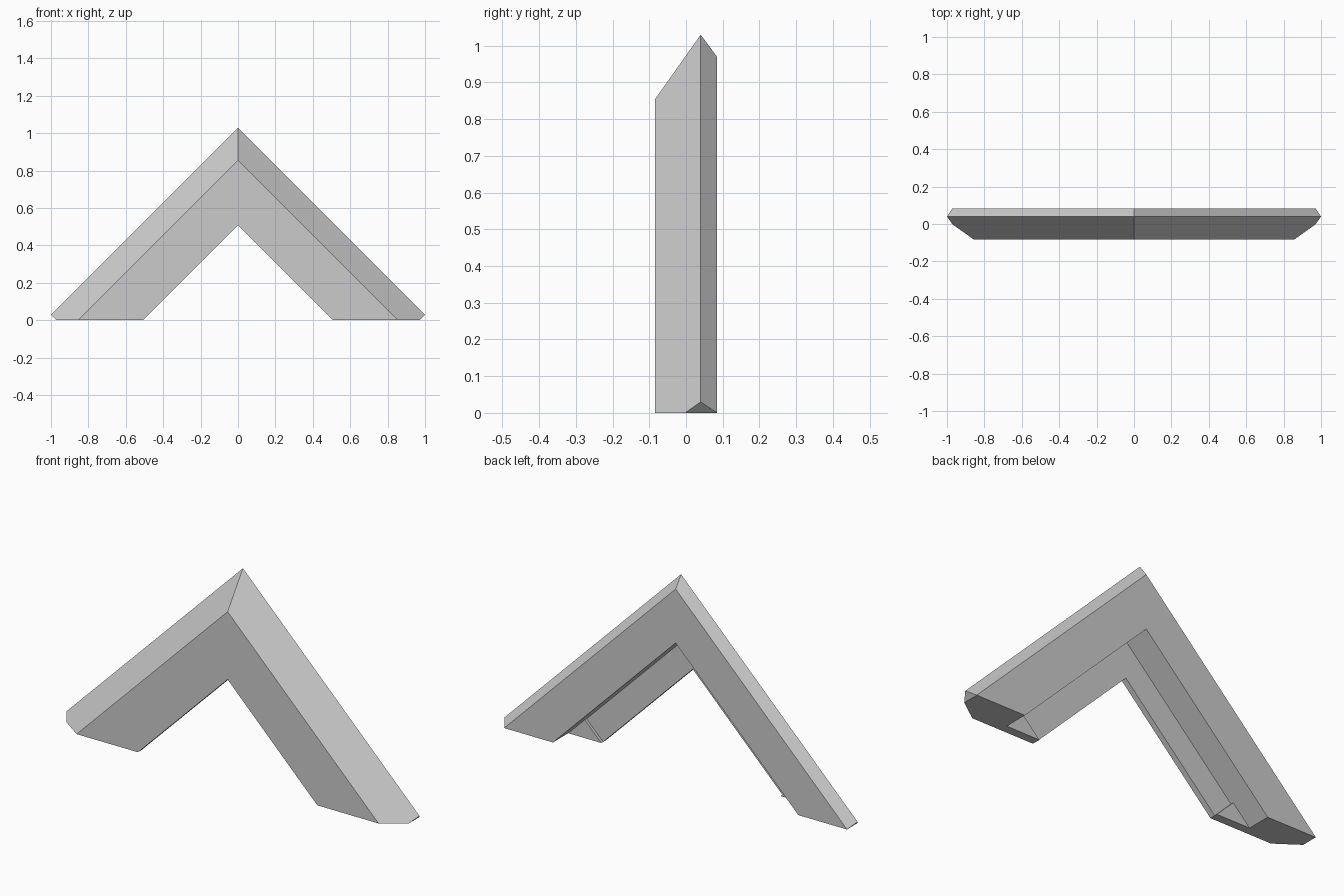
import bpy
import bmesh
from mathutils import Vector

cube = bpy.data.objects.get("Cube")
if cube:
    bpy.data.objects.remove(cube, do_unlink=True)

GREY = (0.6, 0.6, 0.6, 1.0)
BACK, FLOOR, LIP = 0.084, -0.055, 0.508   # rear plane, rabbet floor, inner edge
WALL = 0.695                              # rabbet wall height at the mitre

mat = bpy.data.materials.new("plain grey")
mat.use_nodes = True
mat.diffuse_color = GREY
mat.node_tree.nodes["Principled BSDF"].inputs["Base Color"].default_value = GREY


def finish(bm, name):
    """Turn one half into an object mirrored about the centre plane."""
    bmesh.ops.recalc_face_normals(bm, faces=bm.faces)
    mesh = bpy.data.meshes.new(name)
    bm.to_mesh(mesh)
    bm.free()
    mesh.materials.append(mat)
    obj = bpy.data.objects.new(name, mesh)
    bpy.context.collection.objects.link(obj)
    mirror = obj.modifiers.new("Mirror", "MIRROR")
    mirror.use_axis[0] = True
    mirror.merge_threshold = 0.0005
    return obj


def sweep(bm, ring, offset):
    """Join a ring of points to its copy moved by offset, leaving both ends open."""
    a = [bm.verts.new(p) for p in ring]
    b = [bm.verts.new(Vector(p) + Vector(offset)) for p in ring]
    for i in range(len(a)):
        j = (i + 1) % len(a)
        bm.faces.new((a[i], a[j], b[j], b[i]))
    return a, b


def trim(bm, point, normal):
    """Cut away everything beyond a plane and cap the cut."""
    geom = bm.verts[:] + bm.edges[:] + bm.faces[:]
    cut = bmesh.ops.bisect_plane(bm, geom=geom, plane_co=point, plane_no=normal,
                                 clear_outer=True, dist=1e-5)
    edges = [e for e in cut["geom_cut"] if isinstance(e, bmesh.types.BMEdge)]
    bmesh.ops.edgeloop_fill(bm, edges=edges)


# Moulding: rabbeted profile (depth, height) swept down 45 degrees from the mitre
profile = [(-BACK, LIP), (-BACK, 0.855), (0.04, 1.03), (BACK, 0.971),
           (BACK, WALL), (FLOOR, WALL), (FLOOR, LIP)]
bm = bmesh.new()
sweep(bm, [(0, y, z) for y, z in profile], (1.2, 0, -1.2))
trim(bm, (0.97, 0, 0), (1, 0, -1))   # square end of the bar
trim(bm, (0, 0, 0), (0, 0, -1))      # level foot
finish(bm, "chevron_moulding")

# Foot wedges: thin triangular pads on the rabbet floor
half = (WALL - LIP) / 2
corners = [(LIP, 0), (WALL, 0), (LIP + half, half)]
bm = bmesh.new()
a, b = sweep(bm, [(x, FLOOR, z) for x, z in corners], (0, 0.015, 0))
bm.faces.new(a)
bm.faces.new(b)
finish(bm, "foot_wedges")
